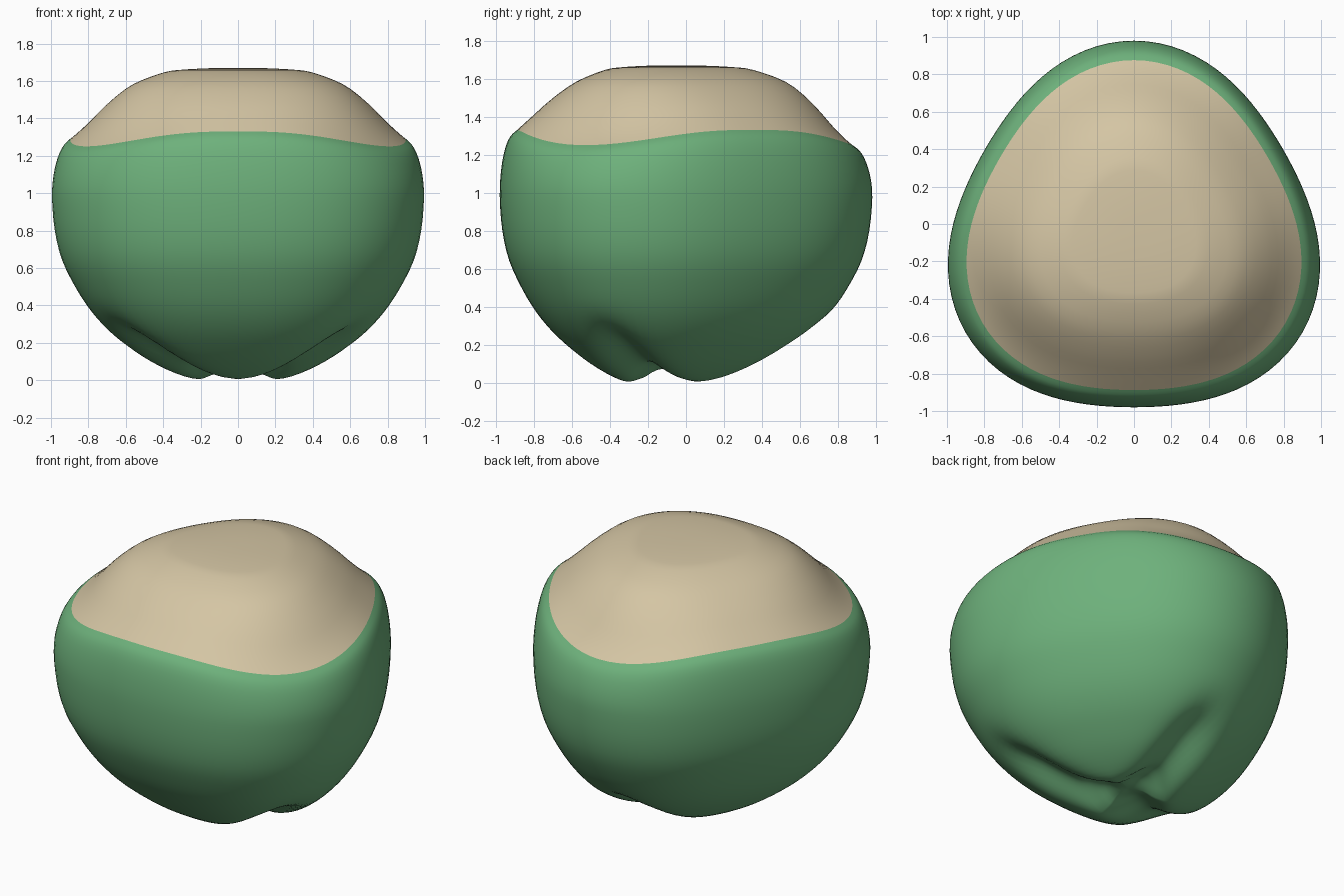
import bpy, bmesh, math

if "Cube" in bpy.data.objects:
    bpy.data.objects.remove(bpy.data.objects["Cube"])

CY = -0.06          # centre of the three-cornered cross-section
SEG = 96            # points around
SUB = 3             # rings between profile points


def material(name, rgb):
    m = bpy.data.materials.new(name)
    m.diffuse_color = (*rgb, 1)
    m.use_nodes = True
    m.node_tree.nodes["Principled BSDF"].inputs["Base Color"].default_value = m.diffuse_color
    return m


def smooth_profile(pts):
    """Catmull-Rom curve through (radius, height) points."""
    out = []
    for i in range(len(pts) - 1):
        a, b, c, d = pts[max(i - 1, 0)], pts[i], pts[i + 1], pts[min(i + 2, len(pts) - 1)]
        for k in range(SUB):
            t = k / SUB
            out.append([0.5 * (2 * b[j] + (c[j] - a[j]) * t
                        + (2 * a[j] - 5 * b[j] + 4 * c[j] - d[j]) * t * t
                        + (3 * b[j] - a[j] - 3 * c[j] + d[j]) * t ** 3) for j in (0, 1)])
    return out + [list(pts[-1])]


def step(a, b, x):
    x = min(1, max(0, (x - a) / (b - a)))
    return x * x * (3 - 2 * x)


def point(t, z, ang):
    c = math.cos(3 * (ang - math.pi / 2))           # 1 at corners, -1 at flat sides
    off = math.acos(max(-1, min(1, c))) / 3         # angle from nearest corner
    r = t * (0.98 + 0.06 * c)
    corner = ((1 + c) / 2) ** 1.5
    if z > 0.9:                                     # rim dips at the corners
        z -= 0.08 * corner * step(0.9, 1.3, z) * (1 - step(1.34, 1.6, z))
    elif t < 0.9:                                   # grooves between the three bottom lobes
        width = 0.13 / max(r, 0.2)
        depth = 0.11 * step(0.02, 0.25, t) * (1 - step(0.45, 0.85, t))
        z += depth * math.exp(-(off / width) ** 2)
    return (r * math.cos(ang), CY + r * math.sin(ang), z)


def loft(name, pts, mat):
    bm = bmesh.new()
    rings = []
    for t, z in smooth_profile(pts):
        if t < 1e-4:
            rings.append([bm.verts.new((0, CY, z))] * SEG)
        else:
            rings.append([bm.verts.new(point(t, z, 2 * math.pi * i / SEG)) for i in range(SEG)])
    for lo, hi in zip(rings, rings[1:]):
        for i in range(SEG):
            j = (i + 1) % SEG
            quad = list(dict.fromkeys((lo[i], lo[j], hi[j], hi[i])))
            bm.faces.new(quad).smooth = True
    bmesh.ops.recalc_face_normals(bm, faces=bm.faces)
    me = bpy.data.meshes.new(name)
    bm.to_mesh(me)
    bm.free()
    me.materials.append(mat)
    ob = bpy.data.objects.new(name, me)
    bpy.context.collection.objects.link(ob)
    return ob


# Green three-lobed husk
loft("husk", [(0, .08), (.1, .065), (.18, .02), (.26, .003), (.35, .03), (.48, .1), (.6, .185),
              (.7, .27), (.79, .37), (.87, .49), (.945, .64), (.985, .8), (1, .98),
              (.992, 1.12), (.97, 1.23), (.94, 1.295), (.9, 1.33)],
     material("husk green", (.155, .44, .20)))

# Cream domed top
loft("top_dome", [(.9, 1.33), (.81, 1.405), (.7, 1.495), (.56, 1.585), (.4, 1.645),
                  (.3, 1.66), (.15, 1.668), (0, 1.67)],
     material("cream", (.66, .56, .37)))
